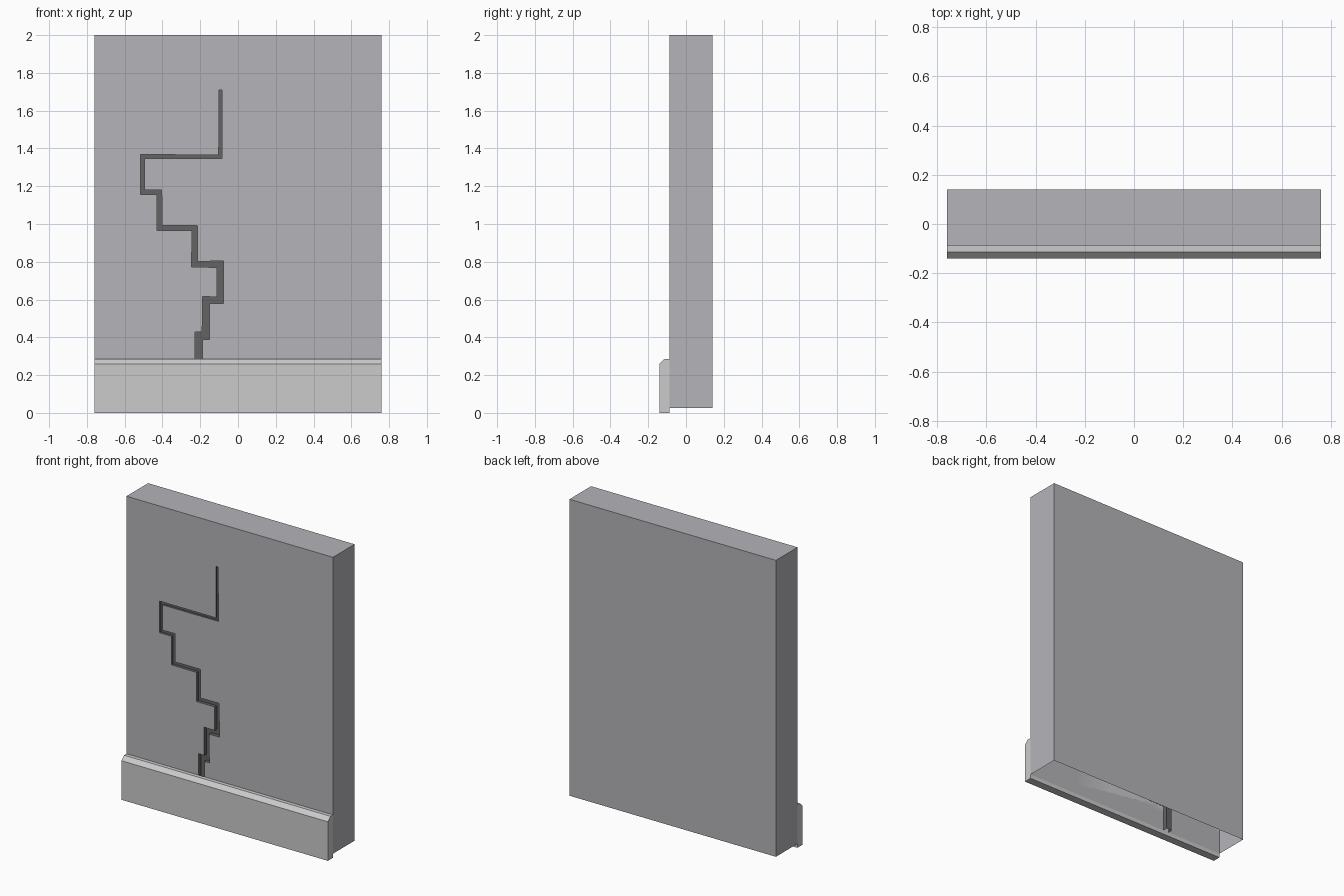
import bpy, bmesh

if "Cube" in bpy.data.objects:
    bpy.data.objects.remove(bpy.data.objects["Cube"])

HALF = 0.76            # half length of the wall section
FRONT, BACK = -0.087, 0.14


def material(name, rgb):
    m = bpy.data.materials.new(name)
    m.diffuse_color = (*rgb, 1)
    m.use_nodes = True
    m.node_tree.nodes["Principled BSDF"].inputs["Base Color"].default_value = m.diffuse_color
    return m


def make_object(name, verts, faces, mats):
    me = bpy.data.meshes.new(name)
    me.from_pydata(verts, [], faces)
    bm = bmesh.new()
    bm.from_mesh(me)
    bmesh.ops.recalc_face_normals(bm, faces=bm.faces)
    bm.to_mesh(me)
    bm.free()
    ob = bpy.data.objects.new(name, me)
    bpy.context.collection.objects.link(ob)
    for m in mats:
        me.materials.append(m)
    return ob


def prism_x(name, profile, mats):
    """Extrude a (y, z) profile along the wall length."""
    n = len(profile)
    verts = [(s * HALF, y, z) for s in (-1, 1) for y, z in profile]
    faces = [tuple(range(n)), tuple(range(n, 2 * n))]
    faces += [(i, (i + 1) % n, (i + 1) % n + n, i + n) for i in range(n)]
    return make_object(name, verts, faces, mats)


plaster = material("plaster", (0.46, 0.46, 0.49))
dark = material("crack_dark", (0.13, 0.125, 0.125))
trim = material("trim_paint", (0.71, 0.70, 0.68))

# Wall slab and skirting board with a chamfered top
wall = prism_x("wall", [(FRONT, 0.027), (BACK, 0.027), (BACK, 2), (FRONT, 2)],
               [plaster, dark])
prism_x("skirting_board", [(FRONT, 0), (-0.14, 0), (-0.14, 0.26),
                           (-0.113, 0.286), (FRONT, 0.286)], [trim])

# Stepped crack: centre line from the top down, widening and deepening
path = [(-0.093, 1.71), (-0.093, 1.357), (-0.506, 1.357), (-0.506, 1.168),
        (-0.416, 1.168), (-0.416, 0.979), (-0.23, 0.979), (-0.23, 0.787),
        (-0.094, 0.787), (-0.094, 0.597), (-0.17, 0.597), (-0.17, 0.408),
        (-0.208, 0.408), (-0.208, 0.218), (-0.33, 0.218), (-0.33, 0.0)]
last = len(path) - 1


def direction(i):
    (x0, z0), (x1, z1) = path[i], path[i + 1]
    length = abs(x1 - x0) + abs(z1 - z0)
    return (x1 - x0) / length, (z1 - z0) / length


verts, faces = [], []
for i, (x, z) in enumerate(path):
    t = i / last
    h = 0.008 + 0.013 * min(1, t * 1.2)
    depth = 0.012 + 0.018 * t
    # Sum of the two neighbouring normals gives the right-angle mitre
    dirs = [direction(j) for j in (i - 1, i) if 0 <= j < last]
    nx, nz = sum(-d[1] for d in dirs), sum(d[0] for d in dirs)
    for y in (FRONT - 0.02, FRONT + depth):
        verts += [(x + nx * h, y, z + nz * h), (x - nx * h, y, z - nz * h)]
for i in range(last):
    a, b = 4 * i, 4 * i + 4
    faces += [(a + p, a + q, b + q, b + p) for p, q in ((0, 1), (1, 3), (3, 2), (2, 0))]
faces += [(0, 1, 3, 2), (4 * last, 4 * last + 1, 4 * last + 3, 4 * last + 2)]
cutter = make_object("crack_cutter", verts, faces, [dark])
cutter.hide_render = True

mod = wall.modifiers.new("crack", 'BOOLEAN')
mod.operation = 'DIFFERENCE'
mod.solver = 'EXACT'
mod.material_mode = 'TRANSFER'
mod.object = cutter
bpy.context.view_layer.objects.active = wall
bpy.ops.object.modifier_apply(modifier=mod.name)
bpy.data.objects.remove(cutter)

# The underside of the wall is open
bm = bmesh.new()
bm.from_mesh(wall.data)
under = [f for f in bm.faces if f.normal.z < -0.9 and f.calc_center_median().z < 0.04]
bmesh.ops.delete(bm, geom=under, context='FACES')
bm.to_mesh(wall.data)
bm.free()
